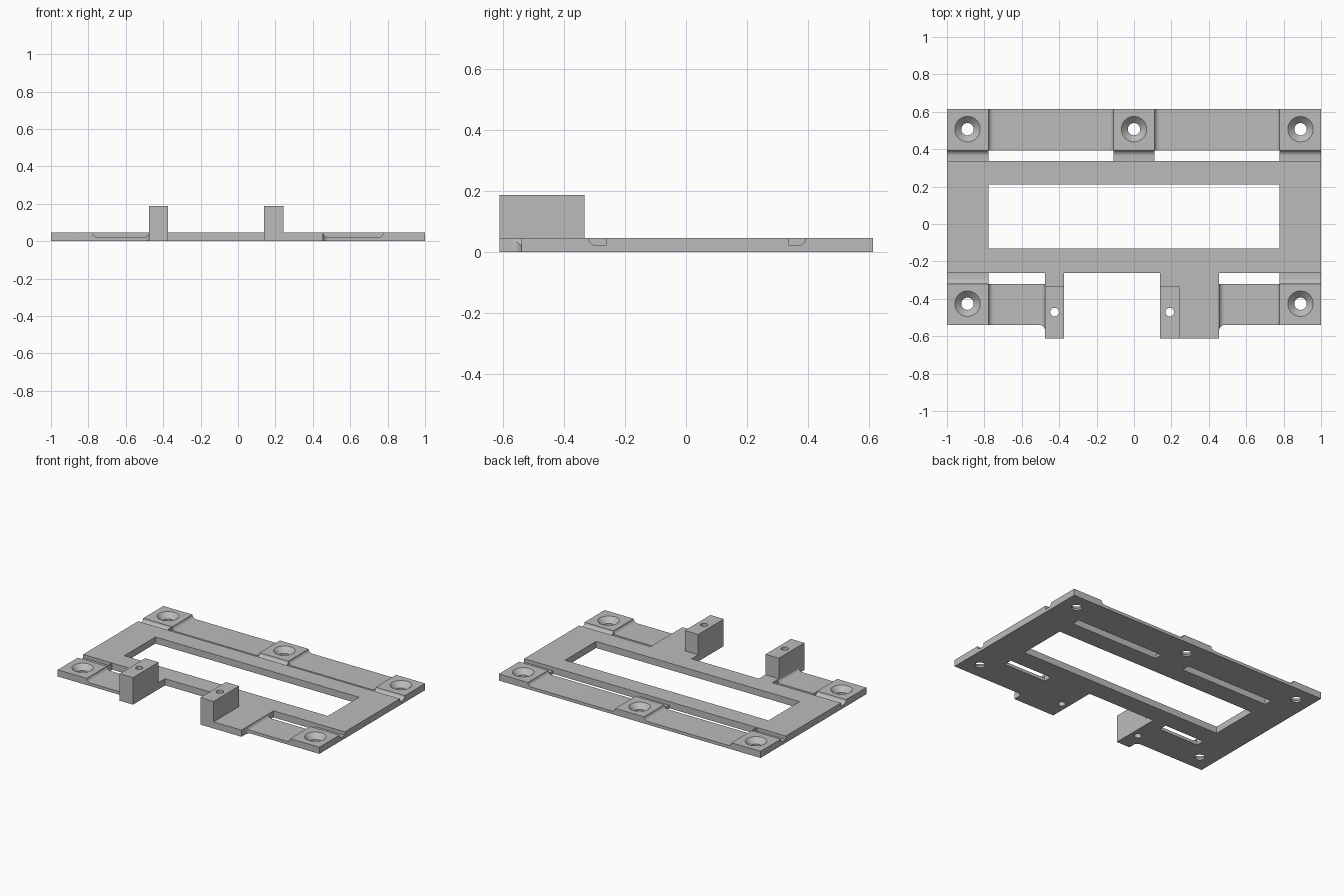
import bpy
import bmesh
from math import sin, cos, pi, radians
from mathutils import Vector

if "Cube" in bpy.data.objects:
    bpy.data.objects.remove(bpy.data.objects["Cube"], do_unlink=True)

grey = bpy.data.materials.new("plain grey")
grey.use_nodes = True
GREY = (0.5, 0.5, 0.5, 1)
grey.diffuse_color = GREY
grey.node_tree.nodes["Principled BSDF"].inputs["Base Color"].default_value = GREY

THICK, FLOOR = 0.046, 0.021
ROUND = 0.03
BACK, FRONT = 0.614, -0.612
RAIL = -0.54
END = 0.778
OVER = 0.2


def prism(name, points, depth):
    """Extrude a 3D outline along a vector into a closed solid."""
    bm = bmesh.new()
    face = bm.faces.new([bm.verts.new(p) for p in points])
    geom = bmesh.ops.extrude_face_region(bm, geom=[face])["geom"]
    bmesh.ops.translate(bm, vec=Vector(depth),
                        verts=[g for g in geom if isinstance(g, bmesh.types.BMVert)])
    bmesh.ops.recalc_face_normals(bm, faces=bm.faces)
    return make(name, bm)


def make(name, bm):
    mesh = bpy.data.meshes.new(name)
    bm.to_mesh(mesh)
    bm.free()
    mesh.materials.append(grey)
    obj = bpy.data.objects.new(name, mesh)
    bpy.context.collection.objects.link(obj)
    return obj


def box(name, x0, x1, y0, y1, z0, z1):
    return prism(name, [(x0, y0, z0), (x1, y0, z0), (x1, y1, z0), (x0, y1, z0)],
                 (0, 0, z1 - z0))


def cone(name, x, y, z0, z1, r0, r1):
    bm = bmesh.new()
    bmesh.ops.create_cone(bm, cap_ends=True, segments=40, radius1=r0, radius2=r1,
                          depth=z1 - z0)
    bmesh.ops.translate(bm, vec=(x, y, (z0 + z1) / 2), verts=bm.verts)
    return make(name, bm)


def cut(target, cutter):
    """Subtract the cutter, then discard it."""
    mod = target.modifiers.new("cut", 'BOOLEAN')
    mod.operation, mod.solver, mod.object = 'DIFFERENCE', 'EXACT', cutter
    bpy.context.view_layer.objects.active = target
    bpy.ops.object.modifier_apply(modifier=mod.name)
    bpy.data.objects.remove(cutter, do_unlink=True)


def cove(edge, side):
    """Section points from the floor up a concave curve to the top at an edge."""
    steps = [i * pi / 16 for i in range(9)]
    return [(edge - side * ROUND * (1 - sin(a)), THICK - (THICK - FLOOR) * cos(a))
            for a in steps] + [(edge, THICK + OVER)]


def corner(x, side):
    """Plan fillet where a front tab meets the front rail."""
    steps = [i * pi / 12 for i in range(7)]
    return [(x + side * ROUND * (1 - sin(a)), RAIL - ROUND * (1 - cos(a)))
            for a in steps]


# Plate outline with two front tabs
left_tab, right_tab = (-0.476, -0.374), (0.14, 0.455)
INNER = -0.262
outline = [(-1, BACK), (-1, RAIL)]
outline += corner(left_tab[0], -1)
outline += [(left_tab[0], FRONT), (left_tab[1], FRONT), (left_tab[1], INNER),
            (right_tab[0], INNER), (right_tab[0], FRONT), (right_tab[1], FRONT)]
outline += corner(right_tab[1], 1)[::-1]
outline += [(1, RAIL), (1, BACK)]
plate = prism("mounting_plate", [(x, y, 0) for x, y in outline], (0, 0, THICK))

# Central window
cut(plate, box("window", -END, END, -0.13, 0.21, -OVER, OVER))

# Thin rail stretches with coved ends, and the slots beside them
PAD = 0.11
SLOT_BACK, SLOT_FRONT = (0.338, 0.393), (-0.32, INNER)
stretches = [(-END, -PAD, SLOT_BACK, 0.36, BACK + OVER),
             (PAD, END, SLOT_BACK, 0.36, BACK + OVER),
             (-END, left_tab[0], SLOT_FRONT, FRONT - OVER, -0.29),
             (right_tab[1], END, SLOT_FRONT, FRONT - OVER, -0.29)]
for x0, x1, slot, y0, y1 in stretches:
    section = cove(x0, -1)[::-1] + cove(x1, 1)
    cut(plate, prism("recess", [(x, y0, z) for x, z in section], (0, y1 - y0, 0)))
    cut(plate, box("slot", x0, x1, *slot, -OVER, OVER))

# Grooves between the screw pads and the frame
grooves = [(-1 - OVER, -END, SLOT_BACK[0], SLOT_BACK[1], 1),
           (-PAD, PAD, SLOT_BACK[0], SLOT_BACK[1], 1),
           (END, 1 + OVER, SLOT_BACK[0], SLOT_BACK[1], 1),
           (-1 - OVER, -END, INNER, SLOT_FRONT[0], -1),
           (END, 1 + OVER, INNER, SLOT_FRONT[0], -1)]
for x0, x1, wall, edge, side in grooves:
    section = [(wall, THICK + OVER), (wall, FLOOR)] + cove(edge, side)
    cut(plate, prism("groove", [(x0, y, z) for y, z in section], (x1 - x0, 0, 0)))

# Countersunk screw holes
for x, y in [(-0.89, 0.507), (0, 0.507), (0.89, 0.507), (-0.89, -0.426), (0.89, -0.426)]:
    cut(plate, cone("screw_hole", x, y, -OVER, OVER, 0.033, 0.033))
    cut(plate, cone("countersink", x, y, 0.012, THICK + 0.001, 0.033, 0.069))

# Upright posts with pin holes through post and plate
posts = []
for name, x0 in (("right_post", left_tab[0]), ("left_post", right_tab[0])):
    post = box(name, x0, x0 + 0.102, FRONT, -0.333, THICK, 0.187)
    for part in (plate, post):
        cut(part, cone("pin_hole", x0 + 0.051, -0.471, -OVER, 2 * OVER, 0.023, 0.023))
    posts.append(post)

# Smooth the curves, keep the edges sharp
for obj in [plate] + posts:
    bpy.ops.object.select_all(action='DESELECT')
    obj.select_set(True)
    bpy.context.view_layer.objects.active = obj
    bpy.ops.object.shade_smooth_by_angle(angle=radians(30))
